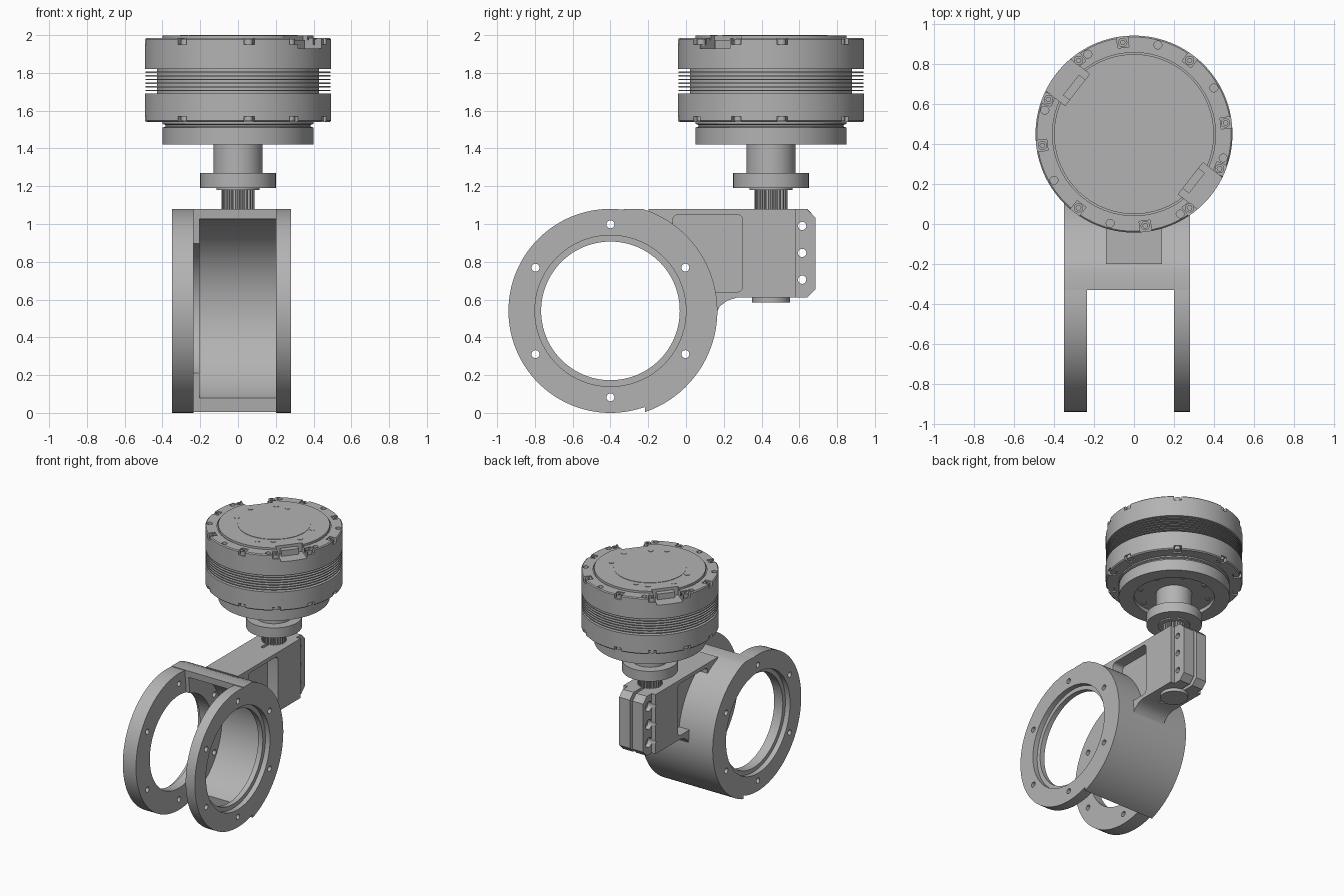
import bpy, bmesh
from math import sin, cos, pi, radians

cube = bpy.data.objects.get("Cube")
if cube:
    bpy.data.objects.remove(cube, do_unlink=True)

metal = bpy.data.materials.new("machined grey metal")
metal.use_nodes = True
metal.diffuse_color = (0.45, 0.45, 0.45, 1)
metal.node_tree.nodes["Principled BSDF"].inputs["Base Color"].default_value = (0.45, 0.45, 0.45, 1)

MY = 0.45              # motor axis, y
RY, RZ = -0.4, 0.54    # fork ring centre


def finish(name, bm):
    bmesh.ops.recalc_face_normals(bm, faces=bm.faces)
    mesh = bpy.data.meshes.new(name)
    bm.to_mesh(mesh)
    bm.free()
    mesh.materials.append(metal)
    ob = bpy.data.objects.new(name, mesh)
    bpy.context.collection.objects.link(ob)
    return ob


def prism(name, pts, axis, a, b):
    """Extrude a flat outline along x (outline in y, z) or z (outline in x, y)."""
    place = (lambda u, v, t: (t, u, v)) if axis == 'x' else (lambda u, v, t: (u, v, t))
    bm = bmesh.new()
    low = [bm.verts.new(place(u, v, a)) for u, v in pts]
    top = [bm.verts.new(place(u, v, b)) for u, v in pts]
    bm.faces.new(low)
    bm.faces.new(top)
    n = len(pts)
    for i in range(n):
        j = (i + 1) % n
        bm.faces.new((low[i], low[j], top[j], top[i]))
    return finish(name, bm)


def arc(cu, cv, r, start=0, end=360, n=96):
    full = end - start == 360
    steps = n if full else n - 1
    return [(cu + r * cos(radians(start + (end - start) * i / steps)),
             cv + r * sin(radians(start + (end - start) * i / steps))) for i in range(n)]


def rect(u0, v0, u1, v1):
    return [(u0, v0), (u1, v0), (u1, v1), (u0, v1)]


def rounded(u0, v0, u1, v1, r):
    pts = []
    for cu, cv, s in ((u1 - r, v1 - r, 0), (u0 + r, v1 - r, 90), (u0 + r, v0 + r, 180), (u1 - r, v0 + r, 270)):
        pts += arc(cu, cv, r, s, s + 90, 6)
    return pts


def radial(deg, r0, r1, half):
    """Rectangle pointing outward from the motor axis."""
    c, s = cos(radians(deg)), sin(radians(deg))
    return [(r * c - t * s, MY + r * s + t * c)
            for r, t in ((r0, -half), (r1, -half), (r1, half), (r0, half))]


def polar(deg, r):
    return r * cos(radians(deg)), MY + r * sin(radians(deg))


def lathe(name, profile, steps=96):
    bm = bmesh.new()
    vs = [bm.verts.new((r, MY, z)) for r, z in profile]
    es = [bm.edges.new(p) for p in zip(vs, vs[1:])]
    bmesh.ops.spin(bm, geom=vs + es, cent=(0, MY, 0), axis=(0, 0, 1), angle=2 * pi, steps=steps)
    bmesh.ops.remove_doubles(bm, verts=bm.verts, dist=1e-5)
    return finish(name, bm)


def combine(ob, tool, op='DIFFERENCE'):
    mod = ob.modifiers.new("combine", 'BOOLEAN')
    mod.object, mod.operation, mod.solver = tool, op, 'EXACT'
    bpy.context.view_layer.objects.active = ob
    bpy.ops.object.modifier_apply(modifier=mod.name)
    bpy.data.objects.remove(tool, do_unlink=True)


# Arm with a pocket on each flank
arm = prism("arm", [(-0.2, 1.08), (0.58, 1.08), (0.58, 0.61), (0.27, 0.61), (0.22, 0.595),
                    (0.18, 0.565), (0.15, 0.51), (0.13, 0.45), (0, 0.5)], 'x', -0.14, 0.14)
for a, b in ((-0.2, -0.05), (0.05, 0.2)):
    combine(arm, prism("pocket", rounded(-0.07, 0.64, 0.3, 1.05, 0.03), 'x', a, b))

# Clamp tabs
tabs = prism("tabs", [(0.5, 0.61), (0.64, 0.61), (0.685, 0.655), (0.685, 1.035), (0.64, 1.08), (0.5, 1.08)],
             'x', -0.105, 0.105)

# Fork: curved back shell, two side rings, arm and tabs in one casting
bracket = prism("fork_bracket", [(-0.33, 1.08)] + arc(RY, RZ, 0.566, 72.5, -71, 64), 'x', -0.35, 0.28)
for a, b in ((-0.35, -0.235), (0.2, 0.28)):
    combine(bracket, prism("ring", arc(RY, RZ, 0.54, n=128), 'x', a, b), 'UNION')
combine(bracket, arm, 'UNION')
combine(bracket, tabs, 'UNION')

# Hollow, bores, counterbores and bolt holes
cuts = [(arc(RY, RZ, 0.493), -0.205, 0.2),
        (arc(RY, RZ, 0.367), -0.5, 0.5),
        (arc(RY, RZ, 0.4), -0.5, -0.31),
        (arc(RY, RZ, 0.4), 0.24, 0.5)]
for k in range(6):
    hole = radians(90 + 60 * k)
    cuts.append((arc(RY + 0.458 * cos(hole), RZ + 0.458 * sin(hole), 0.021, n=20), -0.5, 0.5))
for z in (0.705, 0.847, 0.99):
    cuts.append((arc(0.615, z, 0.022, n=20), -0.5, 0.5))
    cuts.append((arc(0.615, z, 0.038, n=20), -0.5, -0.07))
cuts.append((rect(0.3, 0.5, 0.8, 1.2), -0.012, 0.012))
for pts, a, b in cuts:
    combine(bracket, prism("cutter", pts, 'x', a, b))

# Splined shaft through the clamp
teeth = [polar(360 * (i + 0.5 * (i % 2)) / 96, 0.088 if i % 4 < 2 else 0.075) for i in range(96)]
spline = prism("splined_shaft", teeth, 'z', 0.6, 1.19)
spline_end = prism("splined_shaft_end", arc(0, MY, 0.1, n=48), 'z', 0.585, 0.62)

# Motor: output shaft, collar, flanges and cooling fins
drive = lathe("output_shaft", [(0, 1.18), (0.115, 1.18), (0.115, 1.19), (0.2, 1.19), (0.2, 1.27),
                               (0.13, 1.27), (0.13, 1.46), (0, 1.46)])
output = lathe("output_flange", [(0, 1.45), (0.29, 1.45), (0.29, 1.42), (0.4, 1.42), (0.4, 1.51),
                                 (0.385, 1.515), (0.385, 1.525), (0.4, 1.53), (0.4, 1.545), (0, 1.545)])
profile = [(0, 1.54), (0.485, 1.54), (0.493, 1.548), (0.493, 1.69), (0.43, 1.69)]
for i in range(6):
    z = 1.703 + 0.0195 * i
    profile += [(0.43, z), (0.49, z), (0.49, z + 0.007), (0.43, z + 0.007)]
profile += [(0.43, 1.82), (0.493, 1.82), (0.493, 1.978), (0.486, 1.985), (0, 1.985)]
motor = lathe("motor_housing", profile, 128)
lid = lathe("motor_lid", [(0, 1.97), (0.4, 1.97), (0.4, 1.997), (0, 1.997)])
cover = prism("lid_cover", arc(0, MY, 0.26, n=64), 'z', 1.98, 2.0)

# Groove around the lid
groove = lathe("groove", [(0.4, 1.975), (0.408, 1.975), (0.408, 2.01), (0.4, 2.01), (0.4, 1.975)])
combine(motor, groove)

# Connector pockets on opposite sides of the lid
for k, deg in enumerate((-38, 142)):
    for part in (motor, lid):
        combine(part, prism("cutter", radial(deg, 0.36, 0.55, 0.1), 'z', 1.93, 2.1))
    prism(f"connector_{k + 1}", radial(deg, 0.35, 0.4, 0.065), 'z', 1.92, 1.975)

# Rim notches with bolt heads on both housing flanges
screws = (97, 53, 7, -22, -53, -83, -127, -173, 158, 127)
for k, deg in enumerate(screws):
    x, y = polar(deg, 0.462)
    for where, n0, n1, s0, s1 in (("top", 1.95, 2.1, 1.94, 1.98), ("bottom", 1.4, 1.57, 1.545, 1.58)):
        combine(motor, prism("cutter", radial(deg, 0.437, 0.55, 0.028), 'z', n0, n1))
        bolt = prism(f"{where}_rim_bolt_{k + 1}", arc(x, y, 0.023, n=20), 'z', s0, s1)
        if where == "top":
            combine(bolt, prism("socket", arc(x, y, 0.012, n=6), 'z', 1.965, 2.1))

# Plain holes in the top rim
for deg in range(-150, 180, 45):
    combine(motor, prism("cutter", arc(*polar(deg, 0.462), 0.02, n=20), 'z', 1.93, 2.1))

# Small lid screws and output flange screws
for k, deg in enumerate((122, 105, 158, 17, -18, -168, -78, -56)):
    r = 0.31 if k % 2 == 0 else 0.29
    prism(f"lid_screw_{k + 1}", arc(*polar(deg, r), 0.02, n=16), 'z', 1.99, 2.0)
    prism(f"output_screw_{k + 1}", arc(*polar(45 * k + 20, 0.25), 0.018, n=16), 'z', 1.443, 1.46)

# Smooth the round surfaces, keep the machined edges crisp
bpy.ops.object.select_all(action='DESELECT')
for ob in bpy.context.collection.objects:
    if ob.type == 'MESH' and ob.data.materials and ob.data.materials[0] == metal:
        ob.select_set(True)
        bpy.context.view_layer.objects.active = ob
bpy.ops.object.shade_smooth_by_angle(angle=radians(25))
